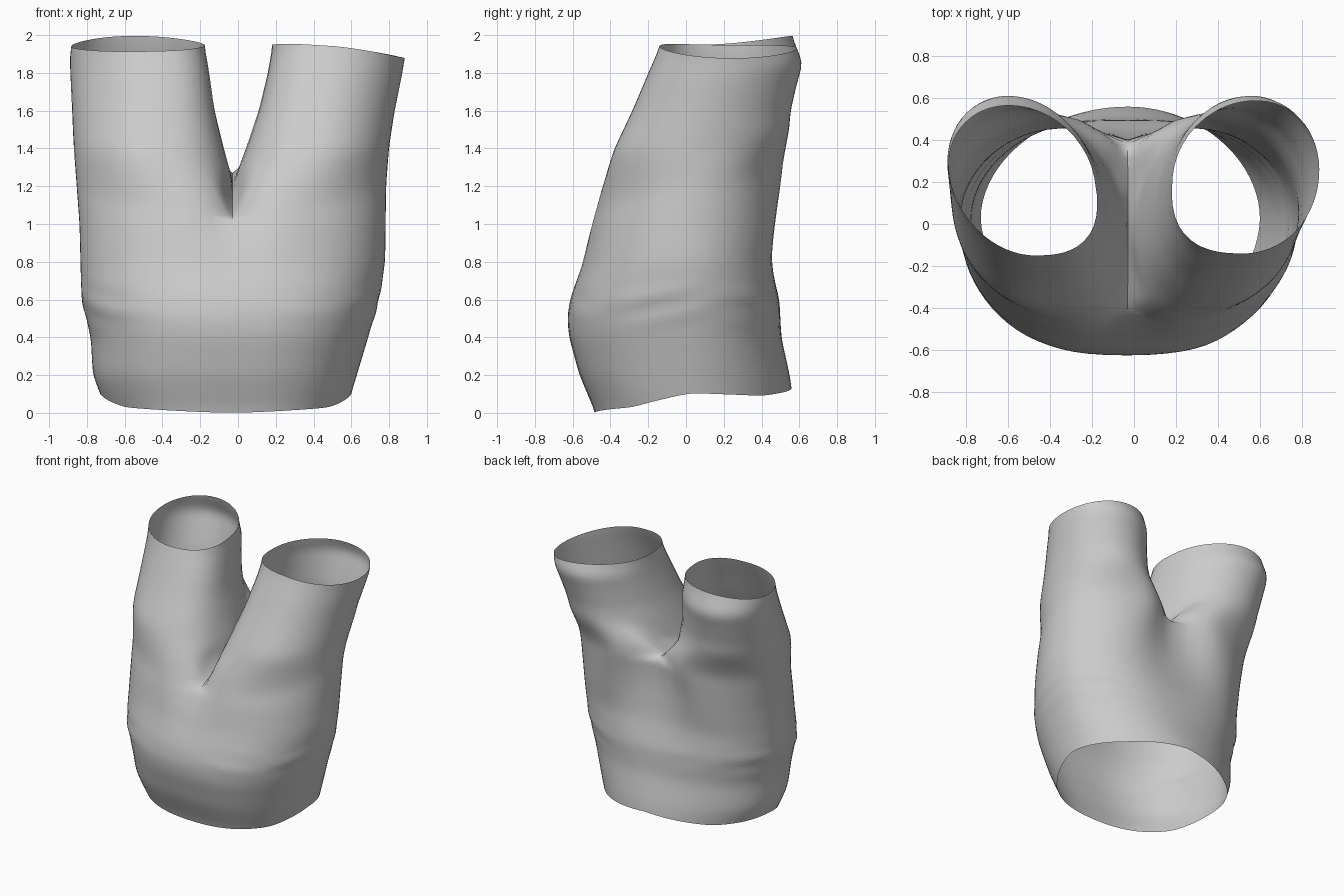
import bpy, bmesh
from math import sin, cos, pi, exp, radians

if "Cube" in bpy.data.objects:
    bpy.data.objects.remove(bpy.data.objects["Cube"])

N, M = 40, 14            # columns on the outside and inside of each leg
BODY, LEG = 36, 26       # rows below and above the crotch
CX = -0.03               # seam between the legs


def tab(points):
    """Piecewise profile through (key, value) pairs with softened corners."""
    def lin(k):
        if k <= points[0][0]:
            return points[0][1]
        for (a, p), (b, q) in zip(points, points[1:]):
            if k <= b:
                return p + (q - p) * (k - a) / (b - a)
        return points[-1][1]
    return lambda k: (lin(k - .03) + 2 * lin(k) + lin(k + .03)) / 4


def mix(a, b, w):
    return a + (b - a) * w


def smooth(w):
    w = min(max(w, 0), 1)
    return w * w * (3 - 2 * w)


def spow(v, p):
    return abs(v) ** p * (1 if v > 0 else -1)


# silhouettes read along z: outer sides, inner legs, front and back
outer = {-1: tab([(0, -.68), (.1, -.73), (.2, -.77), (.4, -.78), (.6, -.83), (1, -.84),
                  (1.4, -.87), (1.9, -.885), (1.97, -.87)]),
         1: tab([(0, .56), (.1, .60), (.2, .63), (.4, .69), (.6, .75), (.8, .78),
                 (1.2, .785), (1.4, .80), (1.6, .83), (1.8, .87), (1.9, .885)])}
inner = {-1: tab([(1, -.03), (1.25, -.03), (1.4, -.075), (1.6, -.13), (1.8, -.165), (1.95, -.19)]),
         1: tab([(1, -.03), (1.25, -.015), (1.4, .04), (1.6, .11), (1.8, .16), (1.95, .185)])}
front = tab([(0, -.48), (.2, -.565), (.4, -.62), (.5, -.63), (.6, -.615), (.8, -.555), (1, -.515),
             (1.2, -.455), (1.4, -.38), (1.6, -.285), (1.8, -.2), (1.95, -.135)])
back = tab([(.13, .56), (.2, .55), (.4, .52), (.6, .525), (.8, .50), (1, .515), (1.4, .54),
            (1.6, .555), (1.75, .59), (1.85, .62), (2, .56)])
groove_f = tab([(.65, 0), (.85, .03), (1, .09)])
groove_b = tab([(.2, 0), (.6, .03), (.8, .06), (1, .11), (1.26, .17)])
groove_width = tab([(.6, .42), (1, .26), (1.26, .16)])
waist_z = tab([(0, 0), (.3, .03), (.5, .105), (.75, .09), (1, .13)])
skew = {-1: -.18, 1: .08}


def crotch_z(u):
    return 1 + .26 * sin(u * pi / 2)


def body(side, z, s):
    """Point on half of the waist section, s runs front centre to back centre."""
    t = pi * s
    yf, yb = front(z), back(z)
    yc = mix(.02, (yf + yb) / 2 + .03, smooth(z / 1.2))
    power = .75 if s < .5 else mix(1.05, .72, smooth(z))
    dx = (outer[side](z) - CX) * max(sin(t), 0) ** power
    c = cos(t)
    y = yc + (yf - yc) * c if c > 0 else yc - (yb - yc) * c
    if c > 0:
        y += groove_f(z) * c * exp(-(dx / .12) ** 2)
    else:
        y += groove_b(z) * c * exp(-(dx / groove_width(z)) ** 2)
    # fabric gathers above the waistband, fading out at the centre seams
    g = .012 * exp(-((z - .57) / .09) ** 2) * sin(45 * z + 3 * sin(7 * s) + 2 * side * s)
    g *= sin(9 * s + side) * smooth(s / .12) * smooth((1 - s) / .12)
    return CX + dx * (1 + g), y * (1 + g)


def leg(side, z, deg):
    """Point on a rounded leg section, 0 degrees facing the other leg."""
    xi, xo = inner[side](z), outer[side](z)
    xm, yf, yb = (xi + xo) / 2, front(z), back(z)
    c, s = cos(radians(deg)), sin(radians(deg))
    p = .78 if c > 0 and s > 0 else 1      # squarer inner front corner
    dy = (yf - yb) / -2 * -spow(s, p)
    lean = skew[side] * smooth((z - 1.1) / .8)
    return xm + (xi - xm) * spow(c, p) + lean * dy, (yf + yb) / 2 + dy


def hem_z(side, deg):
    a = radians(deg)
    out, rear = -cos(a), -sin(a)
    if side < 0:
        return 1.945 + .03 * rear - .01 * out + .02 * rear * max(rear, 0)
    return 1.925 - .035 * out - .005 * rear - .012 * cos(2 * a)


def outer_point(side, f, s):
    deg = 60 + 240 * s
    z = mix(crotch_z(s), hem_z(side, deg), f)
    p, q, w = body(side, z, s), leg(side, z, deg), smooth(f / .4)
    return mix(p[0], q[0], w), mix(p[1], q[1], w), z


def inner_point(side, f, u):
    deg = 60 - 120 * u
    z = mix(crotch_z(u), hem_z(side, deg), f)
    ya = body(side, mix(1, hem_z(side, 60), f), 0)[1]
    yb = body(side, mix(1.26, hem_z(side, -60), f), 1)[1]
    q, w = leg(side, z, deg), smooth(f / .4)
    # the wall leaves the seam sooner in its middle
    wx = mix(w, smooth(f / .12), sin(pi * u))
    return mix(CX, q[0], wx), mix(mix(ya, yb, u), q[1], w), z


bm = bmesh.new()


def loft(rows, closed):
    """Skin consecutive rows of points with quads."""
    grid = [[bm.verts.new(p) for p in row] for row in rows]
    n = len(grid[0])
    for a, b in zip(grid, grid[1:]):
        for i in range(n if closed else n - 1):
            j = (i + 1) % n
            bm.faces.new((a[i], a[j], b[j], b[i]))


for side in (-1, 1):
    # half of the waist and hips
    rows = []
    for k in range(BODY + 1):
        row = []
        for i in range(N + 1):
            s = i / N
            z = mix(waist_z(s), crotch_z(s), k / BODY)
            row.append((*body(side, z, s), z))
        rows.append(row)
    loft(rows, False)
    # leg tube, its inside wall starting on the crotch seam
    rows = []
    for k in range(LEG + 1):
        f = k / LEG
        rows.append([outer_point(side, f, i / N) for i in range(N + 1)] +
                    [inner_point(side, f, 1 - i / M) for i in range(1, M)])
    loft(rows, True)

bmesh.ops.remove_doubles(bm, verts=bm.verts, dist=.0005)
bmesh.ops.recalc_face_normals(bm, faces=bm.faces)
# soften the cloth, leaving the open hems in place
for _ in range(3):
    bmesh.ops.smooth_vert(bm, verts=[v for v in bm.verts if not v.is_boundary], factor=.4,
                          use_axis_x=True, use_axis_y=True, use_axis_z=True)
mesh = bpy.data.meshes.new("shorts")
bm.to_mesh(mesh)
bm.free()
shorts = bpy.data.objects.new("shorts", mesh)
bpy.context.collection.objects.link(shorts)
bpy.context.view_layer.objects.active = shorts
shorts.select_set(True)
bpy.ops.object.shade_smooth_by_angle(angle=radians(50))
